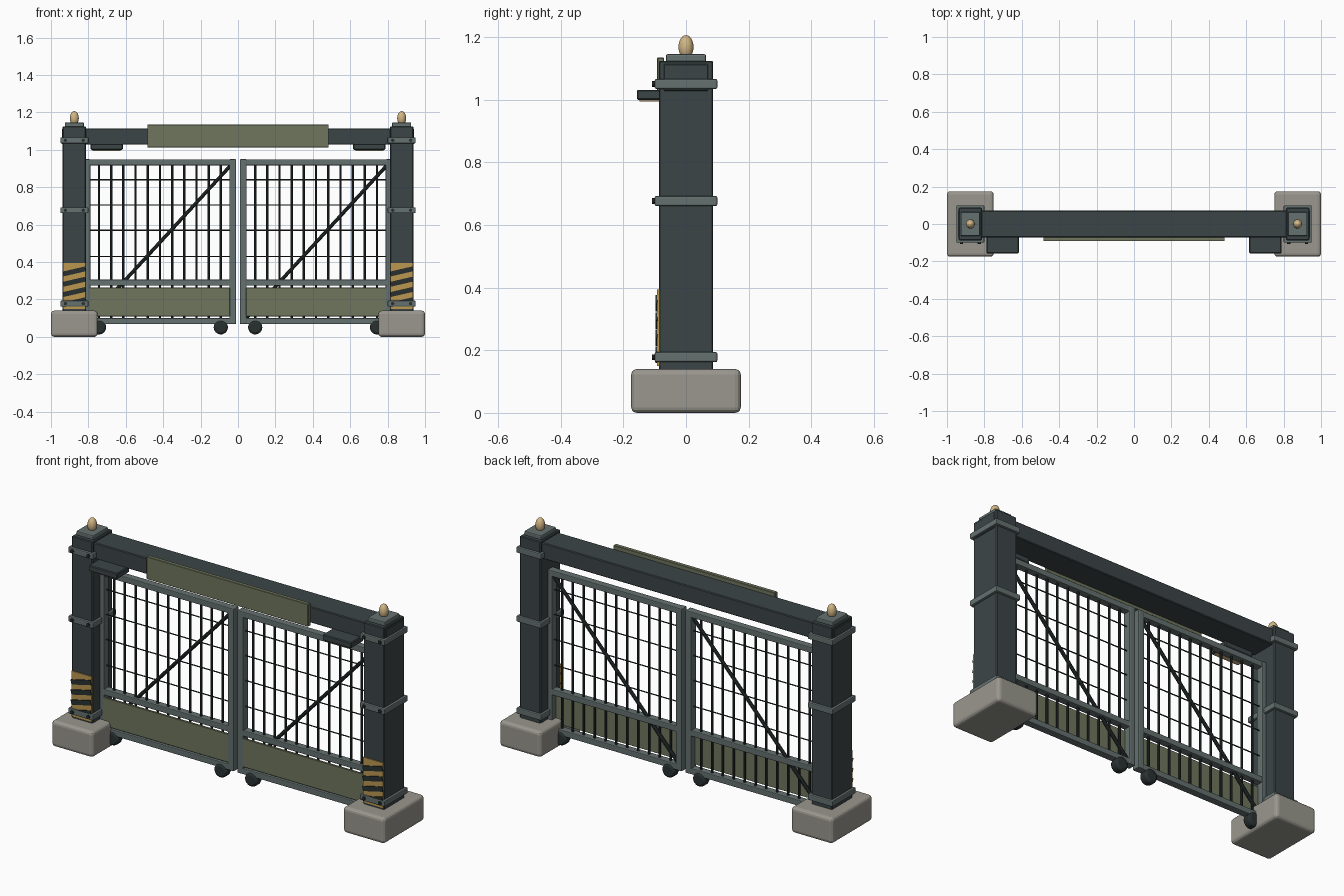
import bpy, math
from mathutils import Vector

if "Cube" in bpy.data.objects:
    bpy.data.objects.remove(bpy.data.objects["Cube"])


def mat(name, r, g, b):
    m = bpy.data.materials.new(name)
    m.diffuse_color = (r, g, b, 1)
    m.use_nodes = True
    m.node_tree.nodes["Principled BSDF"].inputs["Base Color"].default_value = m.diffuse_color
    return m


DARK = mat("dark_slate", 0.045, 0.06, 0.062)
STEEL = mat("grey_steel", 0.13, 0.165, 0.16)
WIRE = mat("black_iron", 0.022, 0.03, 0.03)
OLIVE = mat("olive_panel", 0.16, 0.18, 0.11)
STONE = mat("concrete", 0.32, 0.31, 0.27)
GOLD = mat("warm_lamp", 0.65, 0.47, 0.23)
YELLOW = mat("hazard_yellow", 0.5, 0.31, 0.08)


def finish(name, m, bevel=0, segs=1, smooth=False):
    o = bpy.context.object
    o.name = name
    o.data.materials.append(m)
    if smooth:
        bpy.ops.object.shade_smooth_by_angle()
    if bevel:
        b = o.modifiers.new("bevel", 'BEVEL')
        b.width, b.segments = bevel, segs
    return o


def box(name, m, x, y, z, bevel=0.003, segs=1, tilt=0):
    """Box from (min, max) pairs, optionally tilted about y."""
    bpy.ops.mesh.primitive_cube_add(size=1)
    o = bpy.context.object
    size = [b - a for a, b in (x, y, z)]
    for v in o.data.vertices:
        v.co = [c * s for c, s in zip(v.co, size)]
    o.location = [(a + b) / 2 for a, b in (x, y, z)]
    o.rotation_euler.y = tilt
    return finish(name, m, bevel, segs)


def rod(name, m, p, q, r, sides=10, bevel=0):
    p, q = Vector(p), Vector(q)
    d = q - p
    bpy.ops.mesh.primitive_cylinder_add(vertices=sides, radius=r, depth=d.length, location=(p + q) / 2,
                                        rotation=d.to_track_quat('Z', 'Y').to_euler())
    return finish(name, m, bevel, 2, True)


def ball(name, m, loc, scale):
    bpy.ops.mesh.primitive_uv_sphere_add(segments=20, ring_count=12, radius=1, location=loc)
    bpy.context.object.scale = scale
    return finish(name, m, smooth=True)


def around(c, h):
    return (c - h, c + h)


# Gate posts, each with footing, collars, cap, finial and warning stripes
for side, s in (("left", -1), ("right", 1)):
    cx = 0.875 * s
    box(side + "_footing", STONE, around(cx, 0.125), (-0.175, 0.175), (0, 0.14), 0.018, 3)
    box(side + "_post", DARK, around(cx, 0.062), (-0.087, 0.087), (0.13, 1.125), 0.004)
    for z in (0.178, 0.677, 1.051):
        box(side + "_collar", STEEL, around(cx, 0.075), (-0.1, 0.1), around(z, 0.016), 0.005, 2)
        for dx in (-0.048, 0.048):
            rod(side + "_collar_bolt", WIRE, (cx + dx, -0.095, z), (cx + dx, -0.108, z), 0.009)
    box(side + "_post_cap", STEEL, around(cx, 0.051), (-0.064, 0.064), (1.12, 1.146), 0.005, 2)
    ball(side + "_finial", GOLD, (cx, 0, 1.169), (0.024, 0.024, 0.038))
    box(side + "_warning_plate", YELLOW, around(cx, 0.06), (-0.092, -0.085), (0.15, 0.395), 0)
    for i in range(4):
        box(side + "_warning_stripe", WIRE, around(cx, 0.061), (-0.097, -0.09),
            around(0.185 + i * 0.055, 0.013), 0, tilt=math.radians(-13))
    # Lamp hanging under the beam
    lx = 0.702 * s
    box(side + "_lamp_housing", DARK, around(lx, 0.086), (-0.157, -0.05), (1.0, 1.032), 0.004)
    box(side + "_lamp_lens", GOLD, around(lx, 0.075), (-0.148, -0.075), (0.995, 1.003), 0)

# Overhead beam and blank sign board
box("top_beam", DARK, (-0.94, 0.94), (-0.072, 0.072), (1.028, 1.115), 0.004)
box("sign_board", OLIVE, (-0.485, 0.485), (-0.092, -0.07), (1.013, 1.135), 0.002)

# Two identical leaves
for side, x0 in (("left", -0.825), ("right", 0.01)):
    x1 = x0 + 0.815
    d = (-0.022, 0.022)
    for a in (x0, x1 - 0.036):
        box(side + "_leaf_stile", STEEL, (a, a + 0.036), d, (0.068, 0.95), 0.005, 2)
    for z in (0.084, 0.29, 0.933):
        box(side + "_leaf_rail", STEEL, (x0 + 0.02, x1 - 0.02), (-0.02, 0.02), around(z, 0.016), 0.004, 2)
    box(side + "_kick_panel", OLIVE, (x0 + 0.034, x1 - 0.034), (-0.023, -0.011), (0.11, 0.263), 0.001)
    for i in range(11):
        x = x0 + 0.0815 + i * 0.0652
        rod(side + "_leaf_bar", WIRE, (x, 0, 0.09), (x, 0, 0.93), 0.0065)
    for z in (0.43, 0.57, 0.705, 0.84):
        rod(side + "_leaf_wire", WIRE, (x0 + 0.02, 0, z), (x1 - 0.02, 0, z), 0.0035, 6)
    rod(side + "_leaf_brace", WIRE, (x0 + 0.03, 0.002, 0.095), (x1 - 0.028, 0.002, 0.918), 0.0095)
    for x in (x0 + 0.082, x1 - 0.082):
        rod(side + "_leaf_wheel", WIRE, (x, -0.025, 0.051), (x, 0.025, 0.051), 0.038, 24, 0.012)
